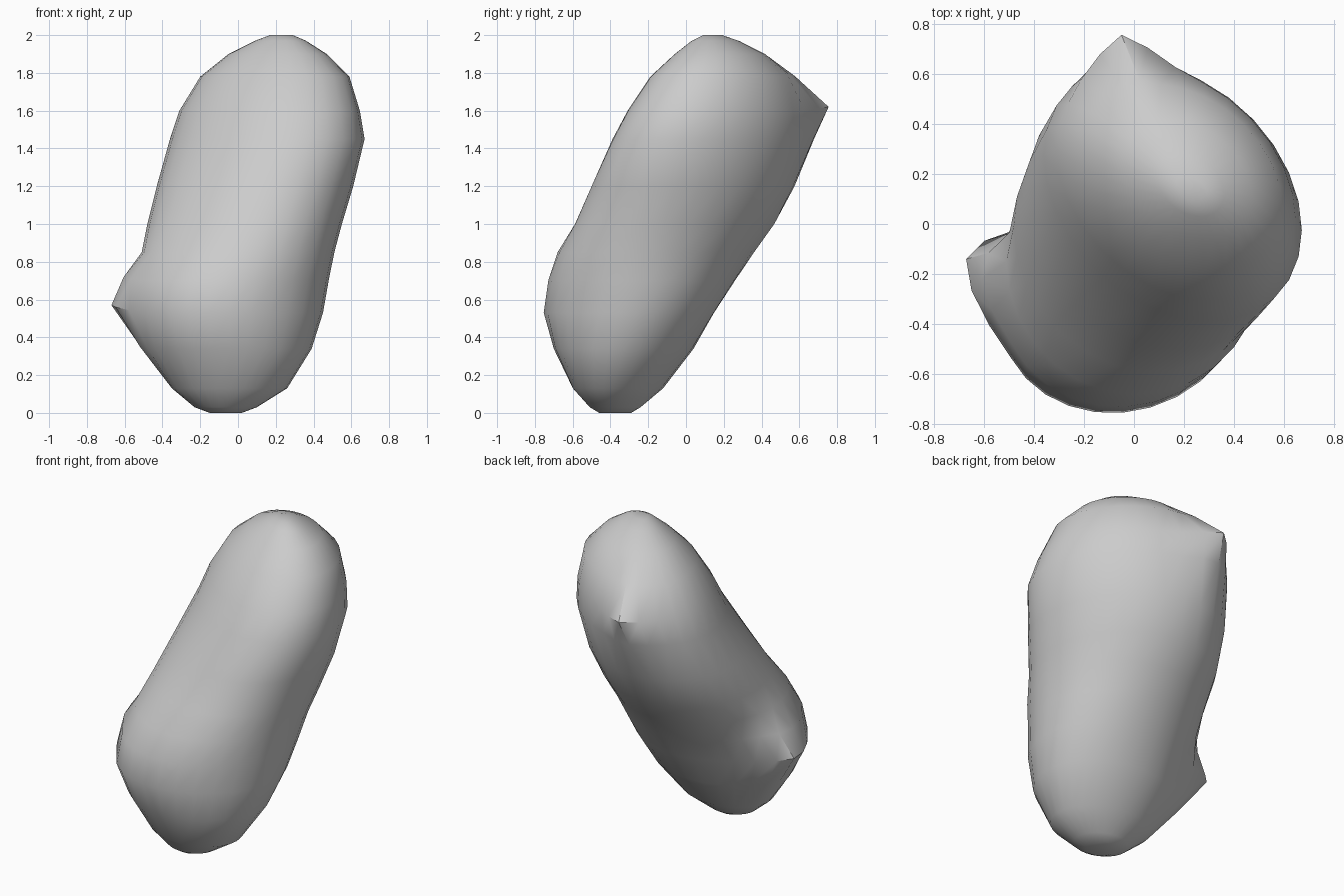
import bpy, bmesh, math
from mathutils import Vector

cube = bpy.data.objects.get("Cube")
if cube:
    bpy.data.objects.remove(cube)

stone = bpy.data.materials.new("plain_grey")
stone.use_nodes = True
GREY = (0.6, 0.6, 0.6, 1)
stone.diffuse_color = GREY
stone.node_tree.nodes["Principled BSDF"].inputs["Base Color"].default_value = GREY

# Leaning body: height, x extent, y extent and skew of each level
LEVELS = [
    (0.0, -.15, .02, -.46, -.29, -.1), (.03, -.23, .10, -.51, -.24, -.1),
    (.13, -.35, .26, -.60, -.12, -.1), (.34, -.48, .39, -.70, .04, 0),
    (.53, -.54, .45, -.755, .15, .09), (.70, -.54, .48, -.73, .26, .06),
    (.85, -.51, .51, -.68, .36, -.02), (1.0, -.48, .55, -.59, .47, -.1),
    (1.2, -.43, .61, -.50, .575, -.18), (1.45, -.36, .67, -.39, .64, -.29),
    (1.6, -.31, .645, -.31, .63, -.3), (1.78, -.20, .59, -.19, .56, -.3),
    (1.9, -.05, .47, -.06, .42, -.3), (1.97, .09, .36, .03, .28, -.3),
    (2.0, .17, .29, .09, .19, -.3),
]
SIDES = 28


def ring(bm, z, x0, x1, y0, y1, skew):
    """Ellipse filling the extents, slanted by the skew."""
    verts = []
    for i in range(SIDES):
        t = math.tau * i / SIDES
        x = (x0 + x1 + (x1 - x0) * math.cos(t)) / 2
        y = (y0 + y1 + (y1 - y0) * math.cos(t - math.acos(skew))) / 2
        verts.append(bm.verts.new((x, y, z)))
    return verts


def pull(bm, tip, radius, bluntness):
    """Draw the surface out to a point."""
    tip = Vector(tip)
    near = min(bm.verts, key=lambda v: (v.co - tip).length)
    centre, shift = near.co.copy(), tip - near.co
    for v in bm.verts:
        fall = max(0, 1 - (v.co - centre).length / radius)
        v.co += shift * min(1, fall * bluntness)


bm = bmesh.new()
rings = [ring(bm, *level) for level in LEVELS]
for low, high in zip(rings, rings[1:]):
    for i in range(SIDES):
        j = (i + 1) % SIDES
        bm.faces.new((low[i], low[j], high[j], high[i]))
bm.faces.new(rings[0][::-1])
bm.faces.new(rings[-1])

# Side knob and rear peak
pull(bm, (-.67, -.14, .57), .28, 1.2)
pull(bm, (-.05, .755, 1.62), .24, 1)
bmesh.ops.recalc_face_normals(bm, faces=bm.faces)

mesh = bpy.data.meshes.new("pebble_body")
bm.to_mesh(mesh)
bm.free()
mesh.materials.append(stone)
body = bpy.data.objects.new("pebble_body", mesh)
bpy.context.collection.objects.link(body)
bpy.context.view_layer.objects.active = body
body.select_set(True)
bpy.ops.object.shade_smooth_by_angle(angle=math.radians(40))
